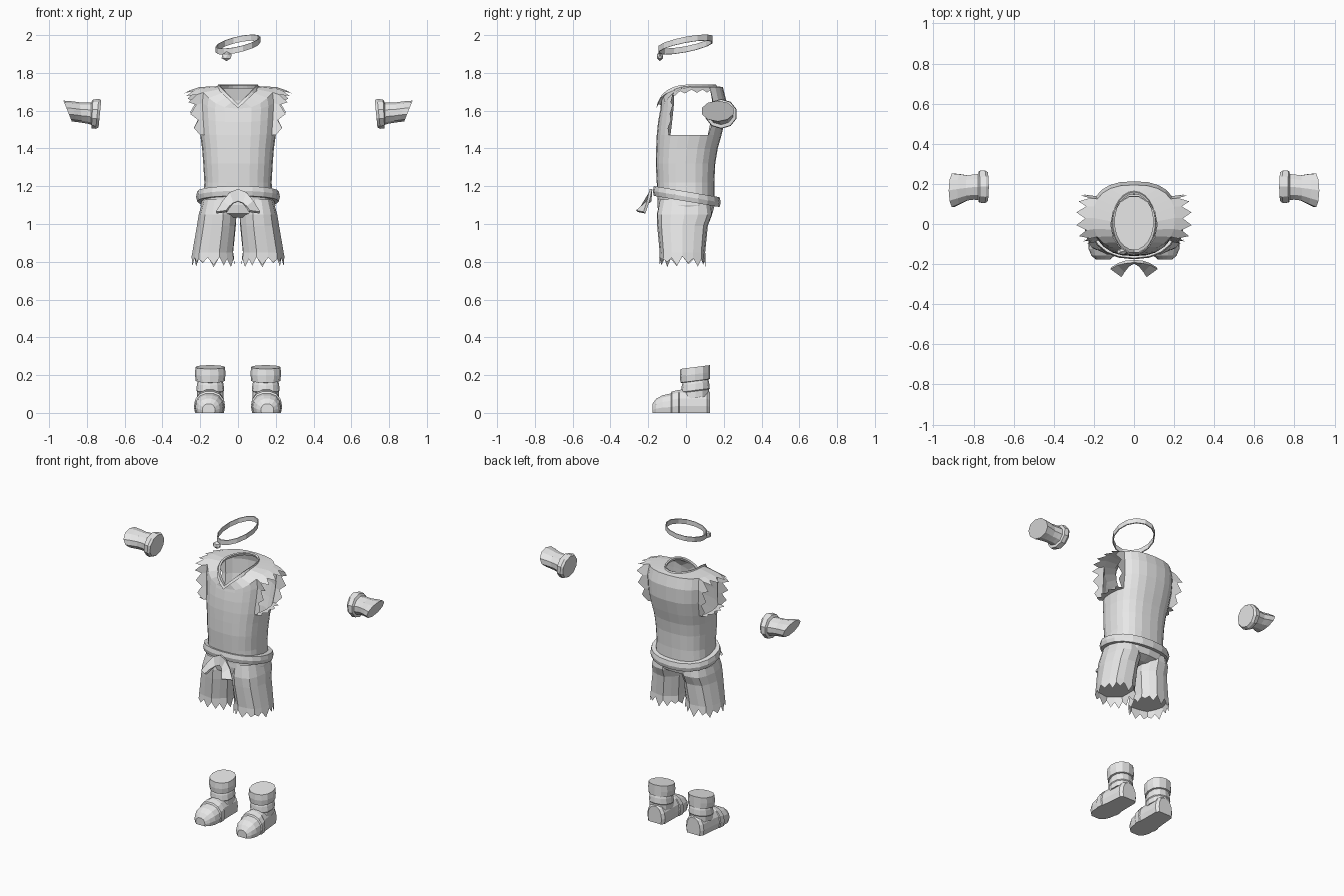
import bpy, bmesh, math
from mathutils import Vector

if "Cube" in bpy.data.objects:
    bpy.data.objects.remove(bpy.data.objects["Cube"])

cloth = bpy.data.materials.new("plain_grey")
cloth.diffuse_color = (0.8, 0.8, 0.8, 1)
cloth.use_nodes = True
cloth.node_tree.nodes["Principled BSDF"].inputs["Base Color"].default_value = cloth.diffuse_color


def ring(n, rx, y0, y1, z, cx=0.0, power=1.0, zfun=None, pleat=0.0, turn=0.0):
    """Closed horizontal loop spanning y0..y1; power < 1 makes it boxier."""
    out = []
    for i in range(n):
        a = 2 * math.pi * (i + turn) / n
        c, s = math.cos(a), math.sin(a)
        k = 1 + pleat * (-1) ** i
        px = math.copysign(abs(c) ** power, c) * k
        py = math.copysign(abs(s) ** power, s) * k
        x, y = cx + rx * px, (y0 + y1) / 2 + (y1 - y0) / 2 * py
        out.append(Vector((x, y, z + (zfun(x, y, s) if zfun else 0))))
    return out


def loft(rings, cap0=False, cap1=False, wrap=False):
    bm = bmesh.new()
    vs = [[bm.verts.new(p) for p in r] for r in rings]
    pairs = list(zip(vs, vs[1:]))
    if wrap:
        pairs.append((vs[-1], vs[0]))
    for a, b in pairs:
        n = len(a)
        for i in range(n):
            j = (i + 1) % n
            bm.faces.new((a[i], a[j], b[j], b[i]))
    if cap0:
        bm.faces.new(vs[0][::-1])
    if cap1:
        bm.faces.new(vs[-1])
    return bm, vs


def ragged(bm, edges, move):
    """Add a row of pointed teeth along the given edges."""
    base = {}
    for e in edges:
        for v in e.verts:
            if v not in base:
                base[v] = bm.verts.new(move(v.co, 0.45))
    for e in edges:
        a, b = e.verts
        tip = bm.verts.new(move((a.co + b.co) / 2, 1.0))
        bm.faces.new((a, b, base[b], tip, base[a]))


def finish(bm, name, mirror=False):
    bmesh.ops.recalc_face_normals(bm, faces=bm.faces)
    me = bpy.data.meshes.new(name)
    bm.to_mesh(me)
    bm.free()
    me.materials.append(cloth)
    ob = bpy.data.objects.new(name, me)
    bpy.context.collection.objects.link(ob)
    if mirror:
        m = ob.modifiers.new("mirror", 'MIRROR')
        m.use_mirror_merge = False
    return ob


# tunic body: rings from waist to shoulder, then the V neck loop
N = 24
def drop(d):
    return lambda x, y, s: -d * min(s, 0) ** 2
def neck_z(x, y, s):
    return -0.105 * (1 - min(abs(x) / 0.1, 1)) if s < 0 else 0
rows = [ring(N, rx, y0, y1, z, power=0.8, zfun=drop(d)) for rx, y0, y1, z, d in (
    (0.185, -0.15, 0.15, 1.13, 0), (0.178, -0.155, 0.15, 1.22, 0),
    (0.184, -0.16, 0.155, 1.32, 0), (0.19, -0.158, 0.168, 1.40, 0),
    (0.20, -0.155, 0.188, 1.47, 0), (0.207, -0.148, 0.21, 1.56, 0.02),
    (0.212, -0.138, 0.213, 1.655, 0.06), (0.205, -0.134, 0.195, 1.725, 0.115))]
rows.append(ring(N, 0.10, -0.134, 0.155, 1.73, zfun=neck_z))
bm, vs = loft(rows)

# armholes with ragged cap sleeves
holes = []
for r in range(4, 7):
    for i in range(-2, 2):
        for k in (i, 12 + i):
            quad = {vs[r][k % N], vs[r][(k + 1) % N], vs[r + 1][k % N], vs[r + 1][(k + 1) % N]}
            holes += [f for f in vs[r][k % N].link_faces if set(f.verts) == quad]
bmesh.ops.delete(bm, geom=holes, context='FACES')
rim = [e for e in bm.edges if e.is_boundary
       and all(abs(v.co.x) > 0.15 and v.co.z > 1.45 for v in e.verts)]
def sleeve(co, t):
    h = min(max((co.z - 1.47) / 0.25, 0), 1)
    out = 0.045 + 0.04 * h
    side = math.copysign(1, co.x)
    return co + Vector((side * out * t, (co.y - 0.06) * 0.15 * t, -0.03 * t * h))
ragged(bm, rim, sleeve)
finish(bm, "tunic")

# collar trim
neck = rows[-1]
def collar_loop(scale, dz, dy=0.0):
    return [Vector((p.x * scale, (p.y - 0.01) * scale + 0.01 + dy, p.z + dz)) for p in neck]
bm, _ = loft([collar_loop(1.0, -0.012), collar_loop(0.96, 0.004),
              collar_loop(1.06, 0.008, -0.004), collar_loop(1.13, -0.012, -0.004)])
finish(bm, "collar")

# hips of the shorts
bm, _ = loft([ring(16, rx, y0, y1, z, power=0.85) for rx, y0, y1, z in (
    (0.12, -0.10, 0.09, 1.035), (0.19, -0.145, 0.14, 1.055), (0.198, -0.152, 0.152, 1.10),
    (0.182, -0.148, 0.148, 1.17))], True, True)
finish(bm, "shorts_hips")

# pleated shorts legs with ragged hems
M = 14
legs = [ring(M, rx, y0, y1, z, cx, 0.85, pleat=p) for cx, rx, y0, y1, z, p in (
    (0.10, 0.085, -0.14, 0.13, 1.13, 0), (0.107, 0.10, -0.156, 0.14, 1.05, 0.01),
    (0.112, 0.103, -0.152, 0.115, 0.99, 0.025), (0.13, 0.108, -0.138, 0.10, 0.85, 0.035))]
bm, vs = loft(legs)
hem = [e for e in bm.edges if all(v.co.z < 0.86 for v in e.verts)]
def hem_move(co, t):
    uneven = 0.015 * math.sin(co.x * 90 + co.y * 60)
    return co + Vector(((co.x - 0.13) * 0.08 * t, (co.y + 0.02) * 0.04 * t, (-0.063 + uneven) * t))
ragged(bm, hem, hem_move)
bm.faces.new(vs[-1])
finish(bm, "shorts_leg", True)

# belt, lower at the back
slope = lambda x, y, s: -0.17 * y
def belt_ring(g, z):
    return ring(20, 0.204 + g, -0.158 - g, 0.166 + g, z, power=0.9, zfun=slope)
bm, _ = loft([belt_ring(-0.02, 1.12), belt_ring(0.012, 1.12), belt_ring(0.018, 1.145),
              belt_ring(0.012, 1.172), belt_ring(-0.02, 1.172)], wrap=True)
finish(bm, "belt")

# hanging belt ends
outer = [(0, -0.185, 1.185), (0.045, -0.19, 1.165), (0.08, -0.2, 1.12), (0.115, -0.22, 1.06)]
inner = [(0, -0.19, 1.12), (0.025, -0.205, 1.11), (0.045, -0.235, 1.09), (0.06, -0.26, 1.068)]
bm = bmesh.new()
a = [bm.verts.new(p) for p in outer]
b = [bm.verts.new(p) for p in inner]
for i in range(3):
    bm.faces.new((a[i], a[i + 1], b[i + 1], b[i]))
ob = finish(bm, "belt_end", True)
s = ob.modifiers.new("thickness", 'SOLIDIFY')
s.thickness, s.offset = 0.014, 0

# tilted headband
tilt = lambda x, y, s: 0.22 * x + 0.19 * y
def band_ring(g, z):
    return ring(14, 0.112 + g, -0.142 - g, 0.137 + g, z, zfun=tilt)
bm, _ = loft([band_ring(0, 1.935), band_ring(0.006, 1.935),
              band_ring(0.006, 1.966), band_ring(0, 1.966)], wrap=True)
finish(bm, "headband")

# headband knot
bm = bmesh.new()
bmesh.ops.create_icosphere(bm, subdivisions=1, radius=1)
for v in bm.verts:
    v.co = Vector((-0.06 + v.co.x * 0.03, -0.138 + v.co.y * 0.018, 1.888 + v.co.z * 0.025))
finish(bm, "headband_knot")

# wrist cuffs: x, y centre, z centre, y radius, z radius, lean
cuff = []
for x, y, z, ry, rz, lean in (
        (0.731, 0.186, 1.583, 0.076, 0.072, -0.1), (0.745, 0.186, 1.583, 0.086, 0.079, -0.1),
        (0.772, 0.186, 1.583, 0.083, 0.076, -0.05), (0.777, 0.185, 1.585, 0.068, 0.059, 0),
        (0.80, 0.184, 1.588, 0.066, 0.056, 0), (0.832, 0.18, 1.59, 0.066, 0.054, 0.1),
        (0.868, 0.174, 1.595, 0.078, 0.055, 0.25), (0.902, 0.168, 1.598, 0.088, 0.055, 0.4)):
    loop = []
    for i in range(10):
        t = 2 * math.pi * (i + 0.5) / 10
        dz = rz * math.sin(t)
        loop.append(Vector((x + lean * dz, y + ry * math.cos(t), z + dz)))
    cuff.append(loop)
bm, _ = loft(cuff, True, True)
finish(bm, "wrist_cuff", True)

# boot foot: y, half width, height
section = [(-0.92, 0), (-1, 0.3), (-0.92, 0.62), (-0.65, 0.88), (-0.25, 1),
           (0.25, 1), (0.65, 0.88), (0.92, 0.62), (1, 0.3), (0.92, 0)]
foot = [[Vector((0.148 - 0.04 * y + u * w, y, v * h)) for u, v in section] for y, w, h in (
    (0.127, 0.05, 0.11), (0.11, 0.066, 0.12), (0.0, 0.072, 0.125), (-0.035, 0.075, 0.122),
    (-0.04, 0.081, 0.122), (-0.075, 0.083, 0.113), (-0.08, 0.077, 0.103),
    (-0.125, 0.073, 0.093), (-0.158, 0.058, 0.075), (-0.178, 0.034, 0.048))]
bm, _ = loft(foot, True, True)
finish(bm, "boot_foot", True)

# boot shaft with two rolled bands and a wider cuff
rise = lambda x, y, s: 0.13 * (y - 0.05)
shaft = [ring(12, 0.07 + g, -0.022 - g, 0.122 + min(g, 0.004), z, 0.147, 0.9, rise)
         for z, g in ((0.08, 0), (0.115, 0.0), (0.12, 0.004), (0.155, 0.0),
                      (0.168, -0.004), (0.17, 0.007), (0.205, 0.011), (0.243, 0.008))]
bm, _ = loft(shaft, True, True)
finish(bm, "boot_shaft", True)
